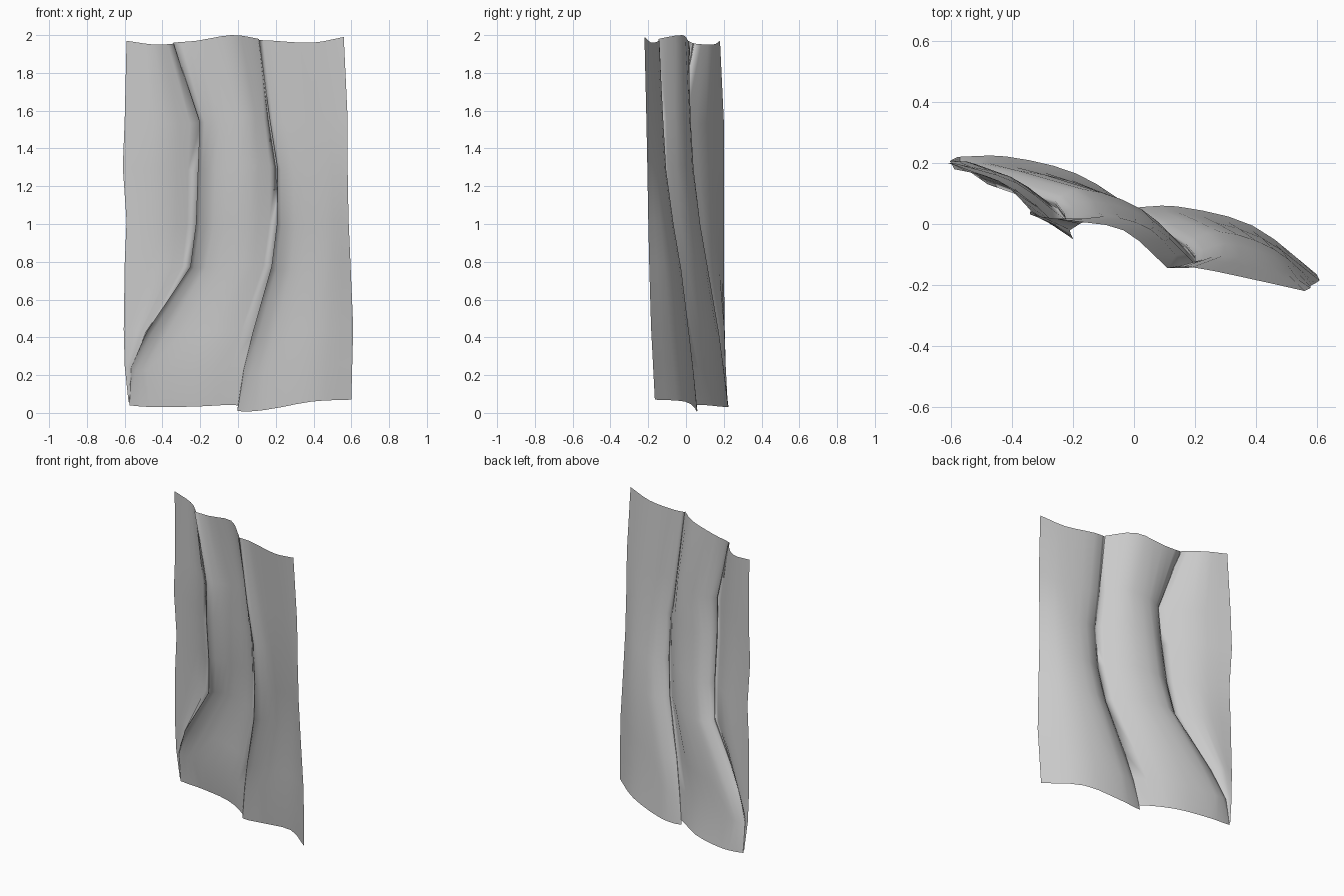
import bpy
from mathutils import Vector

if "Cube" in bpy.data.objects:
    bpy.data.objects.remove(bpy.data.objects["Cube"])

# Per height: left edge, fold ridge 1, trough 1, fold ridge 2, trough 2, right edge (x, y each)
ROWS = [
    (2.00, -.59, .18, -.34, .045, -.22, .012, .11, -.145, .19, -.142, .56, -.22),
    (1.56, -.60, .20, -.20, -.05, -.10, .025, .17, -.145, .25, -.12, .58, -.21),
    (1.30, -.61, .20, -.21, -.03, -.12, .04, .21, -.14, .29, -.105, .58, -.205),
    (1.00, -.59, .20, -.22, .01, -.13, .075, .21, -.125, .30, -.065, .585, -.20),
    (0.76, -.60, .20, -.25, .05, -.17, .115, .18, -.09, .28, -.025, .595, -.195),
    (0.40, -.605, .205, -.48, .13, -.38, .175, .08, -.015, .19, .018, .61, -.185),
    (0.20, -.60, .21, -.565, .19, -.48, .20, .03, .025, .14, .04, .605, -.175),
    (0.00, -.58, .22, -.572, .22, -.42, .222, .00, .05, .14, .058, .60, -.165),
]
# Wavy hem heights for each control column
TOP = [1.97, 1.95, 1.955, 1.96, 1.97, 2.0, 1.98, 1.975, 1.97, 1.96, 1.99]
BOTTOM = [.06, .055, .05, .04, .03, .035, .04, .01, .015, .06, .07]


def spline(pts, sub):
    """Smooth curve through points, chord-length spaced."""
    t = [0.0]
    for a, b in zip(pts, pts[1:]):
        t.append(t[-1] + max((b - a).length, 1e-4))
    n = len(pts) - 1
    tan = [(pts[min(i + 1, n)] - pts[max(i - 1, 0)]) / (t[min(i + 1, n)] - t[max(i - 1, 0)])
           for i in range(n + 1)]
    out = []
    for i in range(n):
        h = t[i + 1] - t[i]
        for k in range(sub):
            s = k / sub
            out.append(pts[i] * (2 * s**3 - 3 * s**2 + 1) + tan[i] * (h * (s**3 - 2 * s**2 + s))
                       + pts[i + 1] * (3 * s**2 - 2 * s**3) + tan[i + 1] * (h * (s**3 - s**2)))
    return out + [pts[-1]]


def section(row):
    """Full cross-section with tucked hollows and bulged panels."""
    z = row[0]
    L, R1, T1, R2, T2, R = [Vector(row[i:i + 2]) for i in range(1, 13, 2)]
    tuck = 0.01 if 0.3 < z < 1.8 else 0.002

    def bulge(a, b, h):
        return (a + b) / 2 + Vector((0.02, h))

    def hollow(a, b):
        return Vector((a.x - tuck, a.y * 0.6 + b.y * 0.4))

    wide = min(1, (R1.x - L.x) / 0.25)
    mid1 = bulge(L, R1, .03) if wide > 0.5 else (L + R1) / 2
    flat = [L, mid1, R1, hollow(R1, T1), T1, bulge(T1, R2, .03 + .008 * z),
            R2, hollow(R2, T2), T2, bulge(T2, R, .048 - .025 * z), R]
    f = z / 2
    return [Vector((p.x, p.y, b + (t - b) * f)) for p, t, b in zip(flat, TOP, BOTTOM)]


# Draped cloth sheet: straight runs along the folds, smooth curve across them
grid = [spline(section(r), 3) for r in ROWS]
w = len(grid[0])
verts = [p for row in grid for p in row]
faces = [((r + 1) * w + c, (r + 1) * w + c + 1, r * w + c + 1, r * w + c)
         for r in range(len(grid) - 1) for c in range(w - 1)]
mesh = bpy.data.meshes.new("cloth_drape")
mesh.from_pydata(verts, [], faces)
mesh.shade_smooth()
cloth = bpy.data.objects.new("cloth_drape", mesh)
bpy.context.collection.objects.link(cloth)
